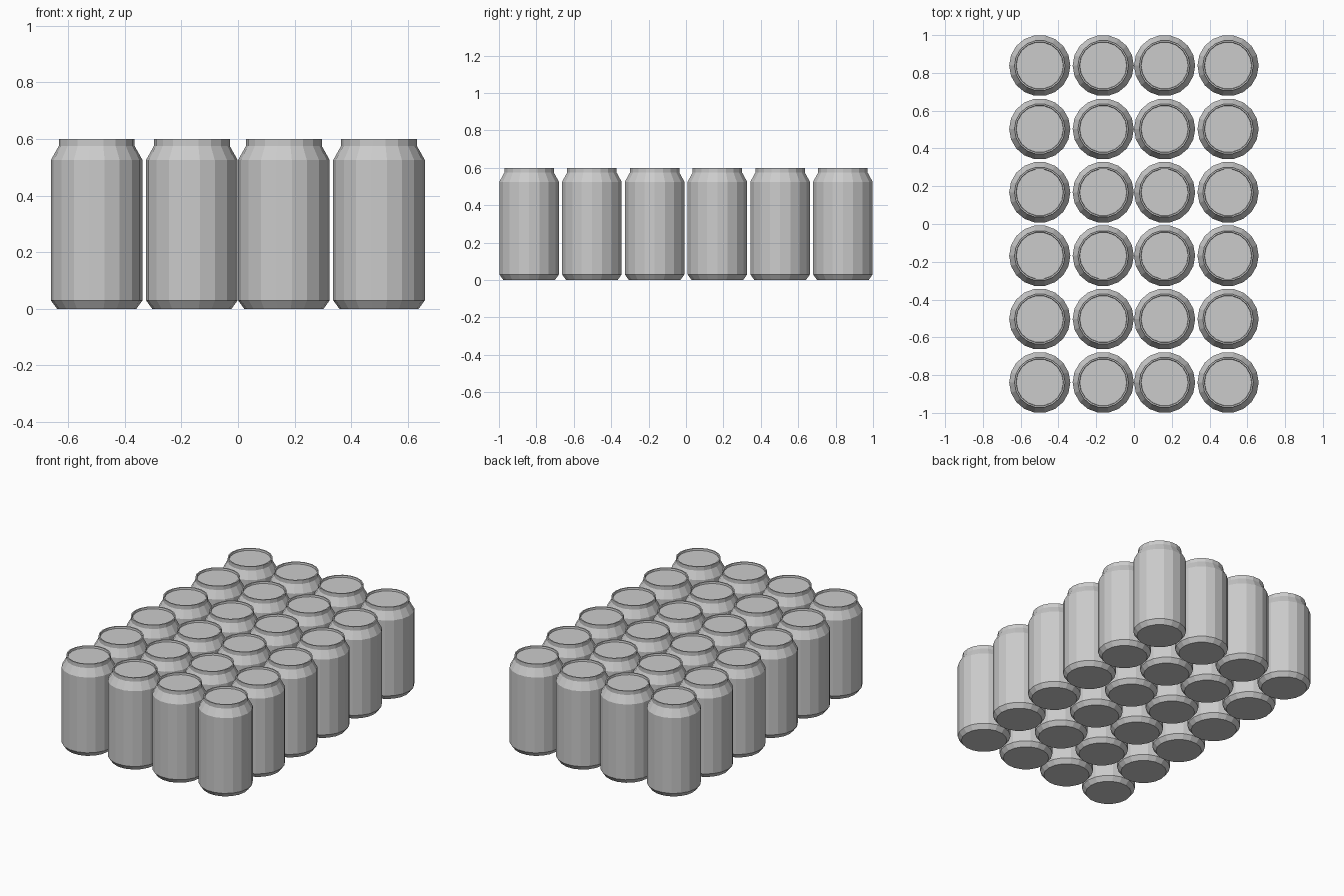
import bpy, bmesh, math

cube = bpy.data.objects.get("Cube")
if cube:
    bpy.data.objects.remove(cube, do_unlink=True)

# Bare aluminium
metal = bpy.data.materials.new("aluminium_grey")
metal.use_nodes = True
colour = (0.6, 0.6, 0.6, 1)
metal.diffuse_color = colour
metal.node_tree.nodes["Principled BSDF"].inputs["Base Color"].default_value = colour

SIDES = 18
# Radius and height from the base, over the shoulder and rim, into the sunken lid
PROFILE = [(0.14, 0), (0.162, 0.03), (0.162, 0.525), (0.134, 0.575),
           (0.134, 0.6), (0.126, 0.6), (0.124, 0.588)]


def can_mesh():
    bm = bmesh.new()
    rings = []
    for radius, z in PROFILE:
        rings.append([bm.verts.new((radius * math.cos(a), radius * math.sin(a), z))
                      for a in (math.tau * i / SIDES for i in range(SIDES))])
    for low, high in zip(rings, rings[1:]):
        for i in range(SIDES):
            j = (i + 1) % SIDES
            bm.faces.new((low[i], low[j], high[j], high[i]))
    bm.faces.new(rings[0][::-1])
    bm.faces.new(rings[-1])
    mesh = bpy.data.meshes.new("can")
    bm.to_mesh(mesh)
    bm.free()
    mesh.materials.append(metal)
    return mesh


# Tray layout: four columns by six rows sharing one can mesh
mesh = can_mesh()
for col, x in enumerate((-0.499, -0.163, 0.162, 0.498)):
    for row in range(6):
        can = bpy.data.objects.new(f"can_{col + 1}_{row + 1}", mesh)
        can.location = (x, (row - 2.5) * 0.3355, 0)
        bpy.context.collection.objects.link(can)
